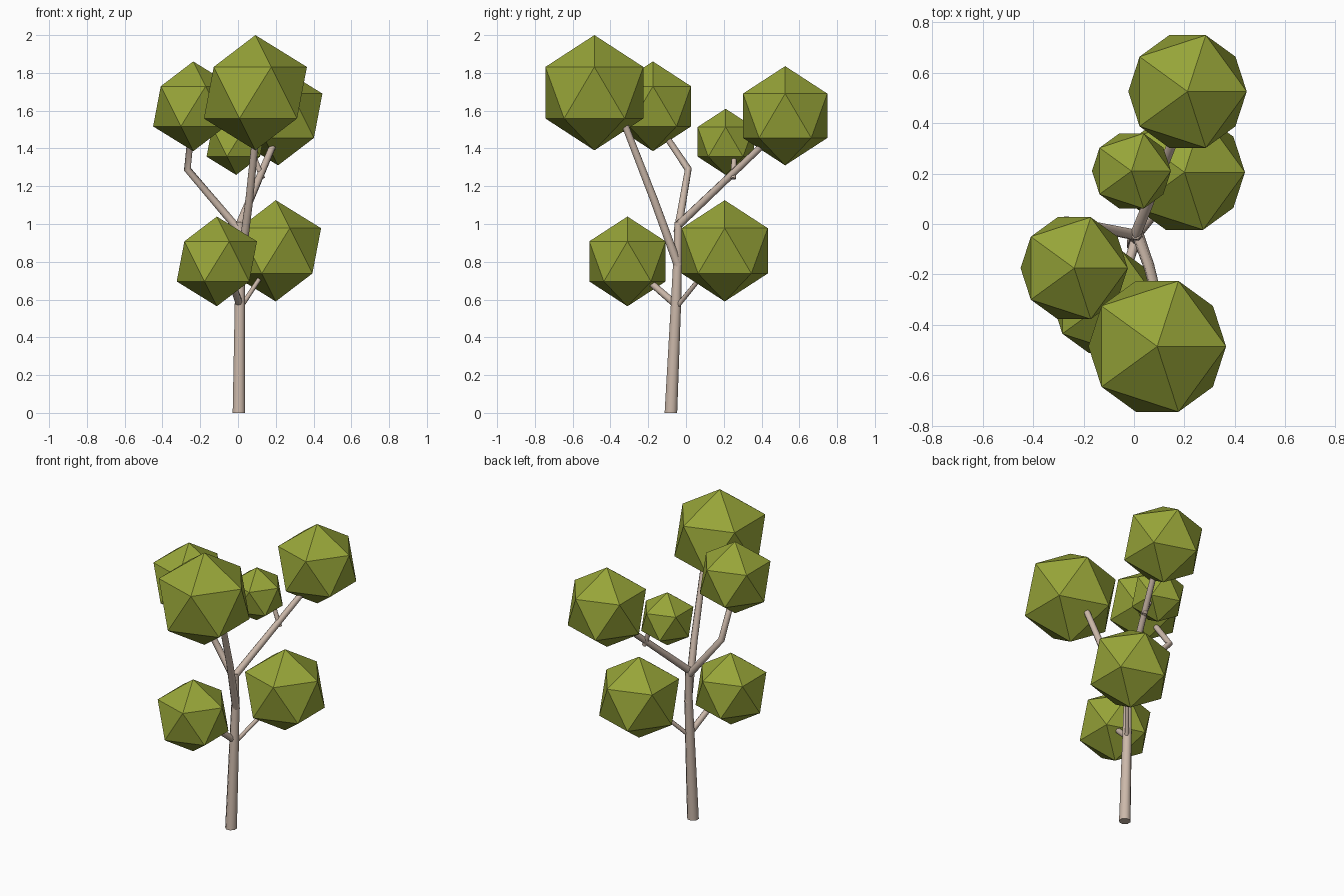
import bpy, bmesh, math
from mathutils import Vector

if "Cube" in bpy.data.objects:
    bpy.data.objects.remove(bpy.data.objects["Cube"])


def material(name, rgb):
    m = bpy.data.materials.new(name)
    m.diffuse_color = (*rgb, 1)
    m.use_nodes = True
    m.node_tree.nodes["Principled BSDF"].inputs["Base Color"].default_value = m.diffuse_color
    return m


LEAF = material("leaf green", (0.31, 0.375, 0.04))
BARK = material("pale bark", (0.60, 0.48, 0.40))
SIDES = 8


def finish(bm, name, mat, smooth):
    bmesh.ops.recalc_face_normals(bm, faces=bm.faces)
    me = bpy.data.meshes.new(name)
    bm.to_mesh(me)
    bm.free()
    me.materials.append(mat)
    ob = bpy.data.objects.new(name, me)
    bpy.context.collection.objects.link(ob)
    if smooth:
        bpy.context.view_layer.objects.active = ob
        ob.select_set(True)
        bpy.ops.object.shade_smooth_by_angle(angle=math.radians(50))
        ob.select_set(False)
    return ob


def limb(name, points, level_base=False):
    """Tapered tube through (x, y, z, radius) points."""
    bm = bmesh.new()
    pos = [Vector(p[:3]) for p in points]
    rings = []
    for i, p in enumerate(pos):
        tangent = Vector((0, 0, 0))
        if i > 0:
            tangent += (p - pos[i - 1]).normalized()
        if i < len(pos) - 1:
            tangent += (pos[i + 1] - p).normalized()
        if i == 0 and level_base:
            tangent = Vector((0, 0, 1))
        q = Vector((0, 0, 1)).rotation_difference(tangent.normalized())
        ring = []
        for k in range(SIDES):
            a = 2 * math.pi * (k + 0.5) / SIDES
            ring.append(bm.verts.new(p + q @ (Vector((math.cos(a), math.sin(a), 0)) * points[i][3])))
        rings.append(ring)
    for r0, r1 in zip(rings, rings[1:]):
        for k in range(SIDES):
            n = (k + 1) % SIDES
            bm.faces.new((r0[k], r0[n], r1[n], r1[k]))
    bm.faces.new(rings[0])
    bm.faces.new(rings[-1])
    return finish(bm, name, BARK, True)


# Trunk and branches
limb("trunk", [(0.005, -0.08, 0, 0.036), (0.01, -0.052, 0.6, 0.029),
               (0.012, -0.045, 0.8, 0.025), (0.008, -0.04, 1.01, 0.022)], True)
limb("front_branch", [(0.015, -0.042, 0.78, 0.024), (0.06, -0.17, 1.13, 0.022),
                      (0.105, -0.345, 1.58, 0.019)])
limb("back_branch", [(0.005, -0.045, 0.99, 0.022), (0.20, 0.44, 1.45, 0.018)])
limb("left_branch", [(0.012, -0.045, 0.96, 0.022), (-0.268, 0.012, 1.29, 0.020),
                     (-0.25, -0.11, 1.47, 0.018)])
limb("back_twig", [(0.13, 0.25, 1.24, 0.015), (0.08, 0.255, 1.37, 0.014)])
limb("lower_front_twig", [(0.01, -0.05, 0.57, 0.020), (-0.035, -0.20, 0.70, 0.018)])
limb("lower_right_twig", [(0.015, -0.05, 0.56, 0.013), (0.12, 0.08, 0.72, 0.012)])

# Foliage clumps: x, y, z, radius
clumps = {
    "crown_front": (0.092, -0.485, 1.695, 0.305),
    "crown_back": (0.212, 0.525, 1.573, 0.2625),
    "crown_left": (-0.237, -0.175, 1.623, 0.2375),
    "crown_small": (-0.01, 0.21, 1.435, 0.175),
    "lower_right": (0.20, 0.205, 0.858, 0.268),
    "lower_front": (-0.112, -0.31, 0.802, 0.2375),
}
for name, (x, y, z, r) in clumps.items():
    bm = bmesh.new()
    bmesh.ops.create_icosphere(bm, subdivisions=1, radius=r)
    bmesh.ops.translate(bm, verts=bm.verts, vec=(x, y, z))
    finish(bm, name + "_leaves", LEAF, False)
